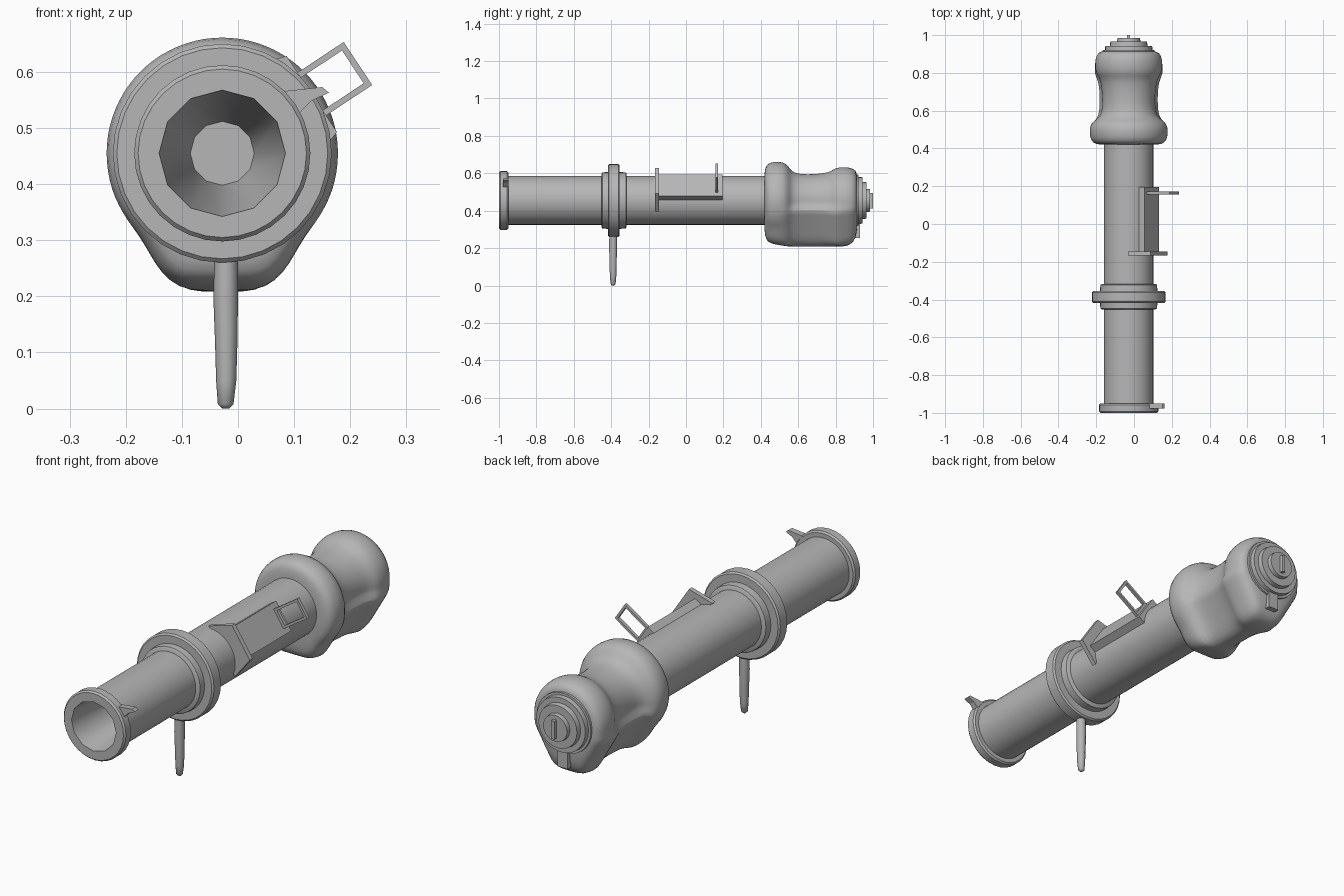
import bpy, bmesh, math
from mathutils import Vector

if "Cube" in bpy.data.objects:
    bpy.data.objects.remove(bpy.data.objects["Cube"])

CX, CZ = -0.028, 0.455          # tube axis
SIGHT = math.radians(33.5)      # sights lean to the upper right

grey = bpy.data.materials.new("plain_grey")
grey.diffuse_color = (0.47, 0.47, 0.47, 1)
grey.use_nodes = True
grey.node_tree.nodes["Principled BSDF"].inputs["Base Color"].default_value = grey.diffuse_color


def finish(name, bm, angle=35):
    bmesh.ops.recalc_face_normals(bm, faces=bm.faces)
    me = bpy.data.meshes.new(name)
    bm.to_mesh(me)
    bm.free()
    me.materials.append(grey)
    ob = bpy.data.objects.new(name, me)
    bpy.context.collection.objects.link(ob)
    smooth(ob, angle)
    return ob


def smooth(ob, angle=35):
    bpy.ops.object.select_all(action='DESELECT')
    ob.select_set(True)
    bpy.context.view_layer.objects.active = ob
    bpy.ops.object.shade_smooth_by_angle(angle=math.radians(angle))


def loft(name, rings, angle=35):
    """Skin closed rings of points and cap both ends."""
    bm = bmesh.new()
    vs = [[bm.verts.new(p) for p in ring] for ring in rings]
    n = len(vs[0])
    for a, b in zip(vs, vs[1:]):
        for i in range(n):
            j = (i + 1) % n
            bm.faces.new((a[i], a[j], b[j], b[i]))
    bm.faces.new(vs[0])
    bm.faces.new(vs[-1])
    return finish(name, bm, angle)


def lathe(name, profile, segs=32, angle=35):
    """Turn (y, radius) pairs around the tube axis."""
    turns = [2 * math.pi * i / segs for i in range(segs)]
    return loft(name, [[(CX + r * math.cos(t), y, CZ + r * math.sin(t)) for t in turns]
                       for y, r in profile], angle)


def prism(name, polys, y0, y1):
    """Extrude one or more (x, z) outlines along y."""
    bm = bmesh.new()
    for pts in polys:
        a = [bm.verts.new((x, y0, z)) for x, z in pts]
        b = [bm.verts.new((x, y1, z)) for x, z in pts]
        bm.faces.new(a)
        bm.faces.new(b)
        for i in range(len(a)):
            j = (i + 1) % len(a)
            bm.faces.new((a[i], a[j], b[j], b[i]))
    return finish(name, bm, 20)


def polar(r, deg):
    t = SIGHT + math.radians(deg)
    return CX + r * math.cos(t), CZ + r * math.sin(t)


def rect(r0, r1, t0, t1):
    """Rectangle in sight space: r outward, t sideways."""
    c, s = math.cos(SIGHT), math.sin(SIGHT)
    return [(CX + r * c - t * s, CZ + r * s + t * c)
            for r, t in ((r0, t0), (r1, t0), (r1, t1), (r0, t1))]


def box(x0, x1, z0, z1):
    return [(x0, z0), (x1, z0), (x1, z1), (x0, z1)]


# Tube with muzzle ring, bored out by a tapered cutter
tube = lathe("tube", [(-1, .150), (-.992, .157), (-.957, .157), (-.95, .150),
                      (-.95, .131), (.5, .131)], 32)
cutter = lathe("bore_cutter", [(-1.01, .114), (-.6, .057)], 12)
cutter.hide_render = True
mod = tube.modifiers.new("bore", 'BOOLEAN')
mod.operation = 'DIFFERENCE'
mod.solver = 'EXACT'
mod.object = cutter
bpy.context.view_layer.objects.active = tube
bpy.ops.object.modifier_apply(modifier="bore")
bpy.data.objects.remove(cutter)
smooth(tube)

# Middle collar
lathe("middle_collar", [(-.452, .142), (-.447, .150), (-.418, .152), (-.418, .188),
                        (-.411, .195), (-.362, .195), (-.355, .188), (-.355, .152),
                        (-.322, .150), (-.317, .142)], 32)

# Handle below the collar
grip = [(0, .006, -.022), (.008, .014, -.022), (.05, .018, -.021), (.12, .020, -.021),
        (.2, .022, -.022), (.28, .021, -.021)]
loft("handle", [[(cx + r * math.cos(k * math.pi / 5), -.39 + r * math.sin(k * math.pi / 5), z)
                 for k in range(10)] for z, r, cx in grip], 50)

# Padded shoulder rest: y, round radius, drop to flat underside, sloped flank distance
stations = [(.418, .128, .128, .128), (.422, .175, .195, .165), (.438, .200, .225, .19),
            (.48, .209, .236, .202), (.52, .206, .242, .202), (.548, .186, .246, .19),
            (.568, .145, .246, .168), (.65, .138, .246, .162), (.73, .144, .246, .165),
            (.775, .155, .246, .18), (.795, .173, .247, .19), (.84, .180, .247, .187),
            (.88, .176, .238, .18), (.908, .162, .205, .163), (.918, .135, .135, .135)]


def pad_ring(y, base, drop, flank, n=40):
    ring = []
    for i in range(n):
        a = 2 * math.pi * i / n              # angle measured from straight down
        f = min(a, 2 * math.pi - a)
        r = base
        if f < math.radians(80):
            r = max(base, min(drop / math.cos(f), flank / math.cos(f - math.pi / 3)))
        ring.append((CX + r * math.sin(a), y, CZ - r * math.cos(a)))
    return ring


pad = loft("shoulder_pad", [pad_ring(*s) for s in stations], 60)
sub = pad.modifiers.new("soften", 'SUBSURF')
sub.levels = sub.render_levels = 1

# Stepped rear cap with a flat key
lathe("rear_cap", [(.89, .140), (.922, .137), (.922, .126), (.943, .124), (.943, .100),
                   (.965, .097), (.965, .062), (.984, .060)], 28)
prism("rear_key", [box(CX - .008, CX + .008, .412, .495)], .975, 1.0)

# Latch under the rear cap
prism("rear_latch", [box(CX - .026, CX + .026, .255, .268),
                     box(CX - .026, CX - .014, .262, .345),
                     box(CX + .014, CX + .026, .262, .345)], .86, .93)
prism("rear_latch_plate", [box(CX - .026, CX + .026, .255, .35)], .922, .93)

# Sight rail, front bracket and folding frame
prism("sight_rail", [rect(.10, .147, -.07, .07)], -.15, .195)
prism("sight_bracket", [[polar(.14, -58), polar(.208, -23), polar(.208, 23),
                         polar(.14, 58), polar(.10, 0)]], -.167, -.145)
W, T = .046, .011
prism("sight_frame", [rect(.13, .29, W - T, W), rect(.13, .29, -W, -W + T),
                      rect(.29 - T, .29, -W + T, W - T), rect(.14, .16, -W + T, W - T)],
      .157, .172)

# Front sight spike on the muzzle ring
prism("front_sight", [[(.075, .565), (.15, .573), (.162, .563), (.13, .548), (.11, .527)]],
      -.978, -.95)
